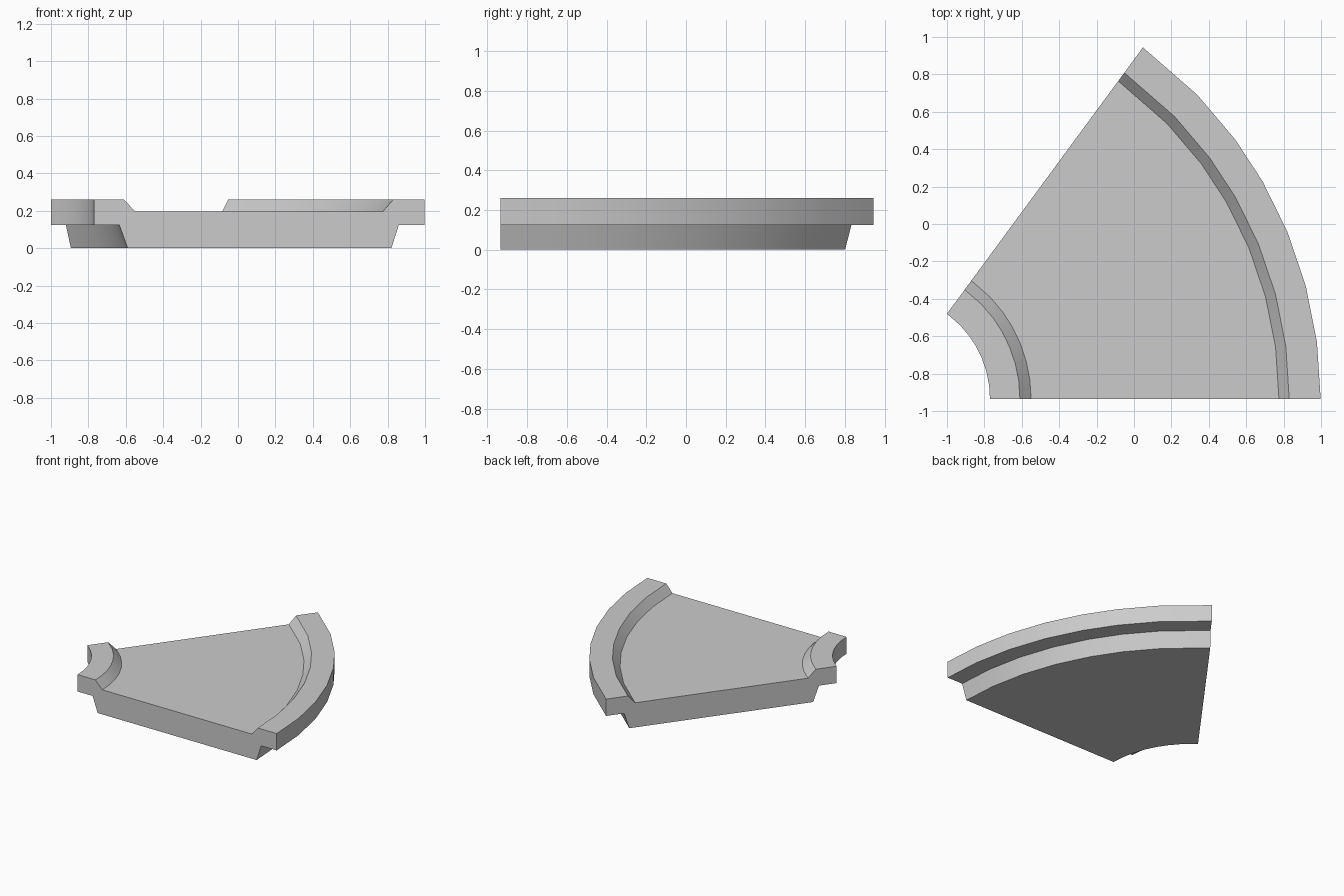
import bpy, bmesh
from math import radians, sin, cos

if "Cube" in bpy.data.objects:
    bpy.data.objects.remove(bpy.data.objects["Cube"])

# Pivot of the sweep (outside the slab) and the angular steps of the facets
CX, CY = -1.335, -0.935
ANGLES = [0, 7.5, 15, 22.5, 29.9, 36.5, 44.2, 53.65]

# Radial cross-section: radius, height (inner rim, recessed floor, outer rim)
PROFILE = [
    (0.745, 0.0), (2.155, 0.0), (2.195, 0.125), (2.333, 0.125),
    (2.333, 0.26), (2.165, 0.26), (2.11, 0.197), (0.785, 0.197),
    (0.725, 0.26), (0.565, 0.26), (0.565, 0.125), (0.70, 0.125),
]

# Sweep the closed section around the pivot
bm = bmesh.new()
rings = [[bm.verts.new((CX + r * cos(radians(a)), CY + r * sin(radians(a)), z))
          for r, z in PROFILE] for a in ANGLES]
n = len(PROFILE)
for r0, r1 in zip(rings, rings[1:]):
    for i in range(n):
        j = (i + 1) % n
        bm.faces.new((r0[i], r0[j], r1[j], r1[i]))

# Straight cut ends
bm.faces.new(rings[0])
bm.faces.new(rings[-1][::-1])
bmesh.ops.recalc_face_normals(bm, faces=bm.faces[:])

mesh = bpy.data.meshes.new("curved_slab")
bm.to_mesh(mesh)
bm.free()
slab = bpy.data.objects.new("curved_slab", mesh)
bpy.context.collection.objects.link(slab)

# Smooth curved walls, crisp rims
bpy.context.view_layer.objects.active = slab
slab.select_set(True)
bpy.ops.object.shade_smooth_by_angle(angle=radians(20))
